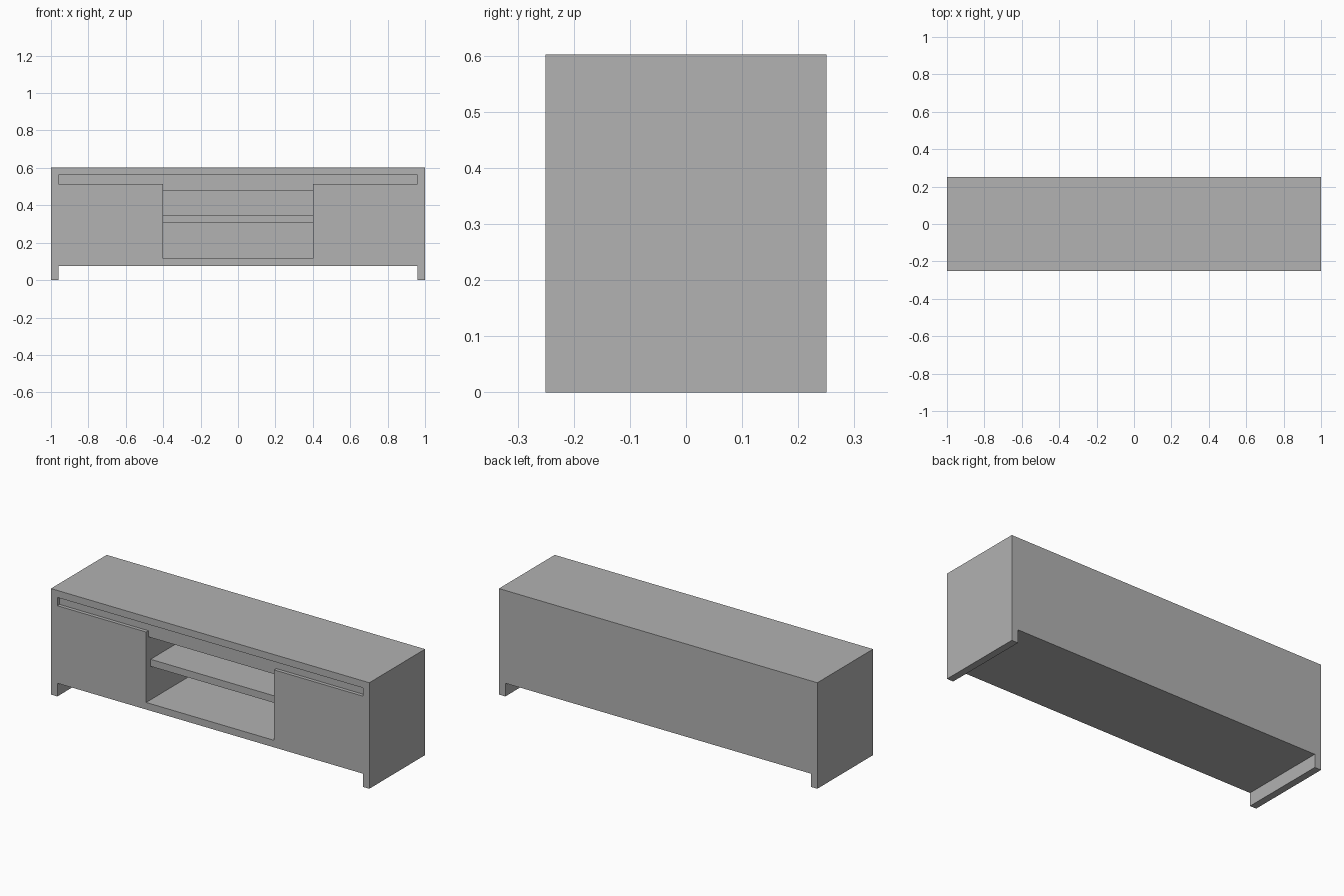
import bpy

cube = bpy.data.objects.get("Cube")
if cube:
    bpy.data.objects.remove(cube, do_unlink=True)

# Single flat grey finish
grey = bpy.data.materials.new("plain_grey")
grey.use_nodes = True
colour = (0.445, 0.445, 0.445, 1)
grey.diffuse_color = colour
grey.node_tree.nodes["Principled BSDF"].inputs["Base Color"].default_value = colour

# Overall sizes
W, D, H = 1.0, 0.25, 0.602      # half width, half depth, height
T = 0.04                        # board thickness
BASE = 0.075                    # underside of the cabinet
FLOOR = BASE + T
LID = H - T
DOOR_TOP = 0.515
CEILING = 0.48                  # top of the open bay
BAY = 0.402                     # half width of the open bay
INNER = W - T
SLOT = 0.02                     # depth of the handle slot


def board(name, x, y, z):
    """Box spanning the given (min, max) ranges."""
    spans = (x, y, z)
    bpy.ops.mesh.primitive_cube_add(size=1, location=[(a + b) / 2 for a, b in spans])
    obj = bpy.context.object
    obj.name = name
    obj.scale = [b - a for a, b in spans]
    bpy.ops.object.transform_apply(location=False, rotation=False, scale=True)
    obj.data.materials.append(grey)
    return obj


def pair(name, x, y, z):
    """Same board on the left (+x) and right (-x)."""
    board("left_" + name, x, y, z)
    board("right_" + name, (-x[1], -x[0]), y, z)


# Carcass
board("top_board", (-W, W), (-D, D), (LID, H))
pair("side_panel", (INNER, W), (-D, D), (0, LID))
board("bottom_board", (-INNER, INNER), (-D, D), (BASE, FLOOR))
board("back_panel", (-INNER, INNER), (D - T, D), (FLOOR, LID))

# Doors flush with the carcass, and partitions beside the open bay
pair("door", (BAY, INNER), (-D, T - D), (FLOOR, DOOR_TOP))
pair("partition", (BAY, BAY + T), (T - D, D - T), (FLOOR, CEILING))

# Recessed fascia behind the long handle slot
for name, x, y, z in (
    ("slot_fascia", (-INNER, INNER), (T - D, 2 * T - D), (CEILING, LID)),
    ("bay_fascia", (-BAY, BAY), (SLOT - D, T - D), (CEILING, LID)),
):
    board(name, x, y, z)
pair("slot_back", (BAY, INNER), (SLOT - D, T - D), (DOOR_TOP, LID))

# Bay ceiling and middle shelf
board("bay_ceiling", (-BAY - T, BAY + T), (2 * T - D, D - T), (CEILING, CEILING + T))
board("middle_shelf", (-BAY, BAY), (T - D, D - T), (0.305, 0.345))
